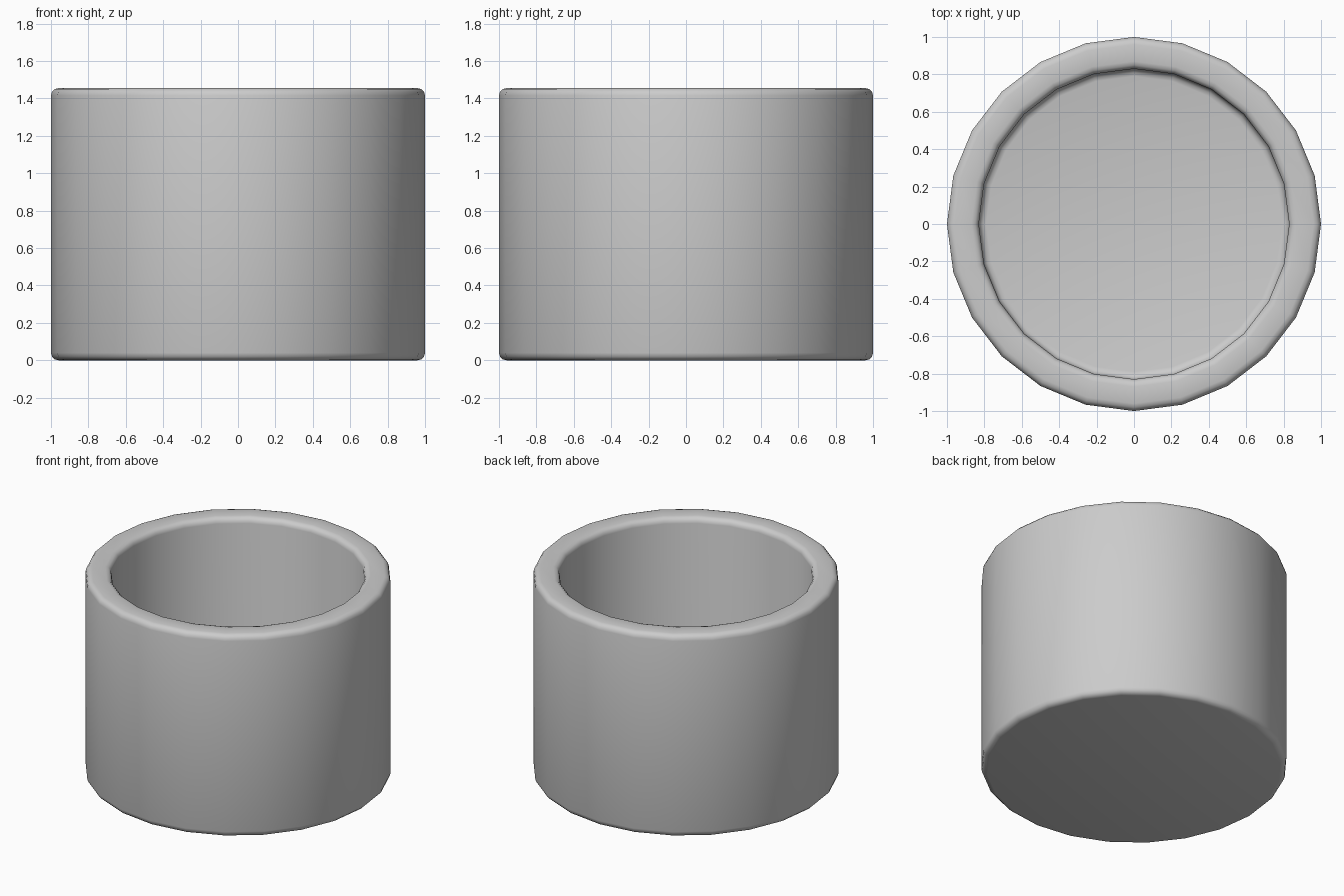
import bpy, bmesh
from math import sin, cos, pi

if "Cube" in bpy.data.objects:
    bpy.data.objects.remove(bpy.data.objects["Cube"])

SIDES, H, R_OUT, R_IN, FLOOR, B = 24, 1.455, 1.0, 0.83, 0.17, 0.04


def arc(cr, cz, r, a0, a1, n=3):
    """Rounded corner of the profile, angles in degrees."""
    steps = [(a0 + (a1 - a0) * i / n) * pi / 180 for i in range(n + 1)]
    return [(cr + r * cos(a), cz + r * sin(a)) for a in steps]


# Cup cross-section: base edge, outer lip, inner lip, rounded floor corner
profile = (arc(R_OUT - B, B, B, -90, 0)
           + arc(R_OUT - B, H - B, B, 0, 90)
           + arc(R_IN + B, H - B, B, 90, 180)
           + arc(R_IN - B, FLOOR + B, B, 0, -90))

# Revolve into a closed 24-sided cup
bm = bmesh.new()
rings = [[bm.verts.new((r * cos(2 * pi * i / SIDES), r * sin(2 * pi * i / SIDES), z))
          for i in range(SIDES)] for r, z in profile]
for lo, hi in zip(rings, rings[1:]):
    for i in range(SIDES):
        j = (i + 1) % SIDES
        bm.faces.new((lo[i], lo[j], hi[j], hi[i]))

# Underside and inner floor
bm.faces.new(rings[0][::-1])
bm.faces.new(rings[-1])
bmesh.ops.recalc_face_normals(bm, faces=bm.faces)
for f in bm.faces:
    f.smooth = True

mesh = bpy.data.meshes.new("cup")
bm.to_mesh(mesh)
bm.free()
bpy.context.collection.objects.link(bpy.data.objects.new("cup", mesh))
